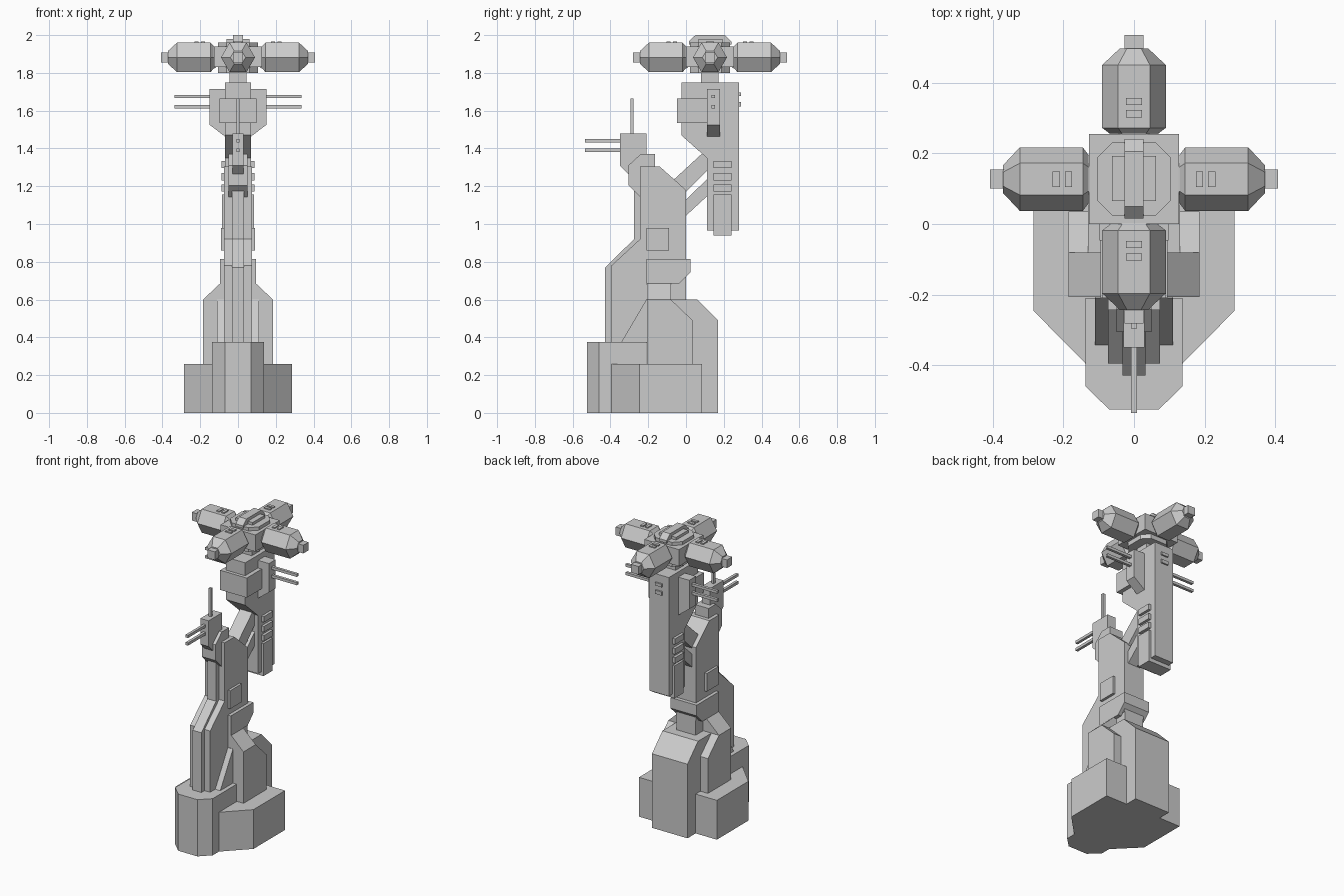
import bpy, bmesh, math
from mathutils import Matrix, Vector

if "Cube" in bpy.data.objects:
    bpy.data.objects.remove(bpy.data.objects["Cube"])

grey = bpy.data.materials.new("hull grey")
grey.use_nodes = True
grey.diffuse_color = (0.6, 0.6, 0.6, 1)
grey.node_tree.nodes["Principled BSDF"].inputs["Base Color"].default_value = (0.6, 0.6, 0.6, 1)


def finish(name, bm):
    bmesh.ops.recalc_face_normals(bm, faces=bm.faces[:])
    me = bpy.data.meshes.new(name)
    bm.to_mesh(me)
    bm.free()
    me.materials.append(grey)
    ob = bpy.data.objects.new(name, me)
    bpy.context.collection.objects.link(ob)
    return ob


def prism(name, pts, axis, lo, hi):
    """Extrude a 2D outline along an axis: X takes (y, z), Y takes (x, z), Z takes (x, y)."""
    place = {"X": lambda a, b, t: (t, a, b),
             "Y": lambda a, b, t: (a, t, b),
             "Z": lambda a, b, t: (a, b, t)}[axis]
    bm = bmesh.new()
    face = bm.faces.new([bm.verts.new(place(a, b, lo)) for a, b in pts])
    new = bmesh.ops.extrude_face_region(bm, geom=[face])["geom"]
    move = Vector(place(0, 0, hi - lo))
    bmesh.ops.translate(bm, vec=move, verts=[v for v in new if isinstance(v, bmesh.types.BMVert)])
    return finish(name, bm)


def box(name, x0, x1, y0, y1, z0, z1):
    return prism(name, [(x0, y0), (x1, y0), (x1, y1), (x0, y1)], "Z", z0, z1)


def both(pts):
    """Mirror a half outline across x = 0."""
    return pts + [(-a, b) for a, b in reversed(pts)]


# Foundation
prism("front_base", both([(0.07, -0.525), (0.137, -0.46), (0.137, -0.21)]), "Z", 0, 0.375)
prism("wide_base", both([(0.137, -0.395), (0.285, -0.245), (0.285, 0.085)]), "Z", 0, 0.26)

# Lower body
prism("rear_block", [(-0.2, 0), (0.17, 0), (0.17, 0.49), (0.06, 0.6), (-0.2, 0.6)], "X", -0.13, 0.13)
prism("side_blocks", [(-0.207, 0), (0.035, 0), (0.035, 0.49), (-0.08, 0.6), (-0.207, 0.6)],
      "X", -0.185, 0.185)
prism("shoulder", both([(0.185, 0.6), (0.095, 0.685)]), "Y", -0.207, -0.08)
box("pedestal", -0.07, 0.07, -0.207, 0, 0.59, 0.7)
prism("collar", [(-0.21, 0.685), (-0.035, 0.685), (0.025, 0.745), (0.025, 0.815), (-0.21, 0.815)],
      "X", -0.095, 0.095)
prism("front_buttress", [(-0.345, 0.37), (-0.2, 0.37), (-0.2, 0.6), (-0.21, 0.6)], "X", -0.11, 0.11)

# Tower with stepped front spines
prism("tower", [(-0.395, 0.37), (-0.2, 0.37), (-0.2, 0.7), (0, 0.7), (0, 1.18), (-0.14, 1.305),
                (-0.243, 1.305), (-0.243, 0.92), (-0.395, 0.78)], "X", -0.073, 0.073)
prism("front_spine", [(-0.428, 0.37), (-0.2, 0.37), (-0.2, 1.2), (-0.275, 1.2), (-0.275, 0.92),
                      (-0.428, 0.77)], "X", -0.032, 0.032)
prism("tower_cap", [(-0.24, 1.14), (-0.165, 1.14), (-0.165, 1.37), (-0.24, 1.37),
                    (-0.305, 1.31), (-0.305, 1.205)], "X", -0.05, 0.05)
box("tower_side_panels", -0.09, 0.09, -0.21, -0.09, 0.86, 0.98)

# Front gun mount
prism("gun_mount", [(-0.21, 1.3), (-0.21, 1.48), (-0.35, 1.48), (-0.35, 1.31), (-0.29, 1.25),
                    (-0.25, 1.25)], "X", -0.03, 0.03)
box("front_antenna", -0.009, 0.009, -0.295, -0.277, 1.47, 1.665)
for i, z in enumerate((1.39, 1.44)):
    box(f"front_barrel_{i + 1}", -0.009, 0.009, -0.535, -0.34, z - 0.009, z + 0.009)

# Diagonal struts between tower and mast
prism("upper_strut", [(-0.07, 1.23), (0, 1.17), (0.12, 1.29), (0.12, 1.405)], "X", -0.045, 0.045)
prism("lower_strut", [(-0.01, 1.12), (-0.01, 1.035), (0.12, 1.155), (0.12, 1.245)], "X", -0.045, 0.045)

# Upper mast
prism("mast", [(-0.025, 1.75), (0.28, 1.75), (0.28, 0.965), (0.11, 0.965), (0.11, 1.35),
               (-0.025, 1.47)], "X", -0.07, 0.07)
box("mast_lower_panel", -0.085, 0.085, 0.145, 0.24, 0.94, 1.155)
for i, z in enumerate((1.19, 1.25, 1.315)):
    box(f"mast_fin_{i + 1}", -0.088, 0.088, 0.145, 0.24, z - 0.019, z + 0.019)
box("chest_box", -0.097, 0.097, -0.047, 0.113, 1.535, 1.665)
prism("mast_wings", both([(0.065, 1.46), (0.15, 1.525), (0.15, 1.715)]), "Y", 0.11, 0.18)
for i, z in enumerate((1.62, 1.675)):
    for side, s in (("left", 1), ("right", -1)):
        a, b = sorted((s * 0.14, s * 0.335))
        box(f"{side}_barrel_{i + 1}", a, b, 0.136, 0.154, z - 0.009, z + 0.009)
    box(f"rear_nub_{i + 1}", -0.025, 0.025, 0.27, 0.29, z + 0.002, z + 0.026 - 0.004 * i)

# Rotor hub
CY, CZ = 0.127, 1.882
box("neck", -0.045, 0.045, 0.08, 0.172, 1.74, 1.82)
box("hub_plate", -0.127, 0.127, CY - 0.127, CY + 0.127, 1.83, 1.94)
prism("hub_core", [(x, CY + y) for x, y in ((-0.105, -0.06), (-0.06, -0.105), (0.06, -0.105),
      (0.105, -0.06), (0.105, 0.06), (0.06, 0.105), (-0.06, 0.105), (-0.105, 0.06))],
      "Z", 1.8, 1.962)
box("crown_plate", -0.062, 0.062, CY - 0.062, CY + 0.065, 1.95, 1.98)
prism("crown_ridge", [(0.015, 1.95), (0.24, 1.95), (0.24, 1.967), (0.205, 2.0), (0.05, 2.0),
                      (0.015, 1.967)], "X", -0.027, 0.027)


# Hexagonal pods around the hub
def pod(name, angle):
    bm = bmesh.new()
    rings = []
    for x, r in ((0.115, 0.06), (0.13, 0.07), (0.145, 0.09), (0.323, 0.09), (0.37, 0.04)):
        rings.append([bm.verts.new((x, r * math.cos(k * math.pi / 3), r * math.sin(k * math.pi / 3)))
                      for k in range(6)])
    for a, b in zip(rings, rings[1:]):
        for k in range(6):
            bm.faces.new((a[k], a[(k + 1) % 6], b[(k + 1) % 6], b[k]))
    bm.faces.new(rings[0])
    bm.faces.new(rings[-1])
    # Tip block and two raised plates on top
    for cx, cz, sx, sy, sz in ((0.384, 0, 0.048, 0.054, 0.054),
                               (0.185, 0.078, 0.02, 0.044, 0.014),
                               (0.22, 0.078, 0.02, 0.044, 0.014)):
        bmesh.ops.create_cube(bm, size=1, matrix=Matrix.Translation((cx, 0, cz))
                              @ Matrix.Diagonal((sx, sy, sz, 1)))
    bm.transform(Matrix.Translation((0, CY, CZ)) @ Matrix.Rotation(angle, 4, "Z"))
    finish(name, bm)


for i, side in enumerate(("left", "rear", "right", "front")):
    pod(f"{side}_pod", i * math.pi / 2)
